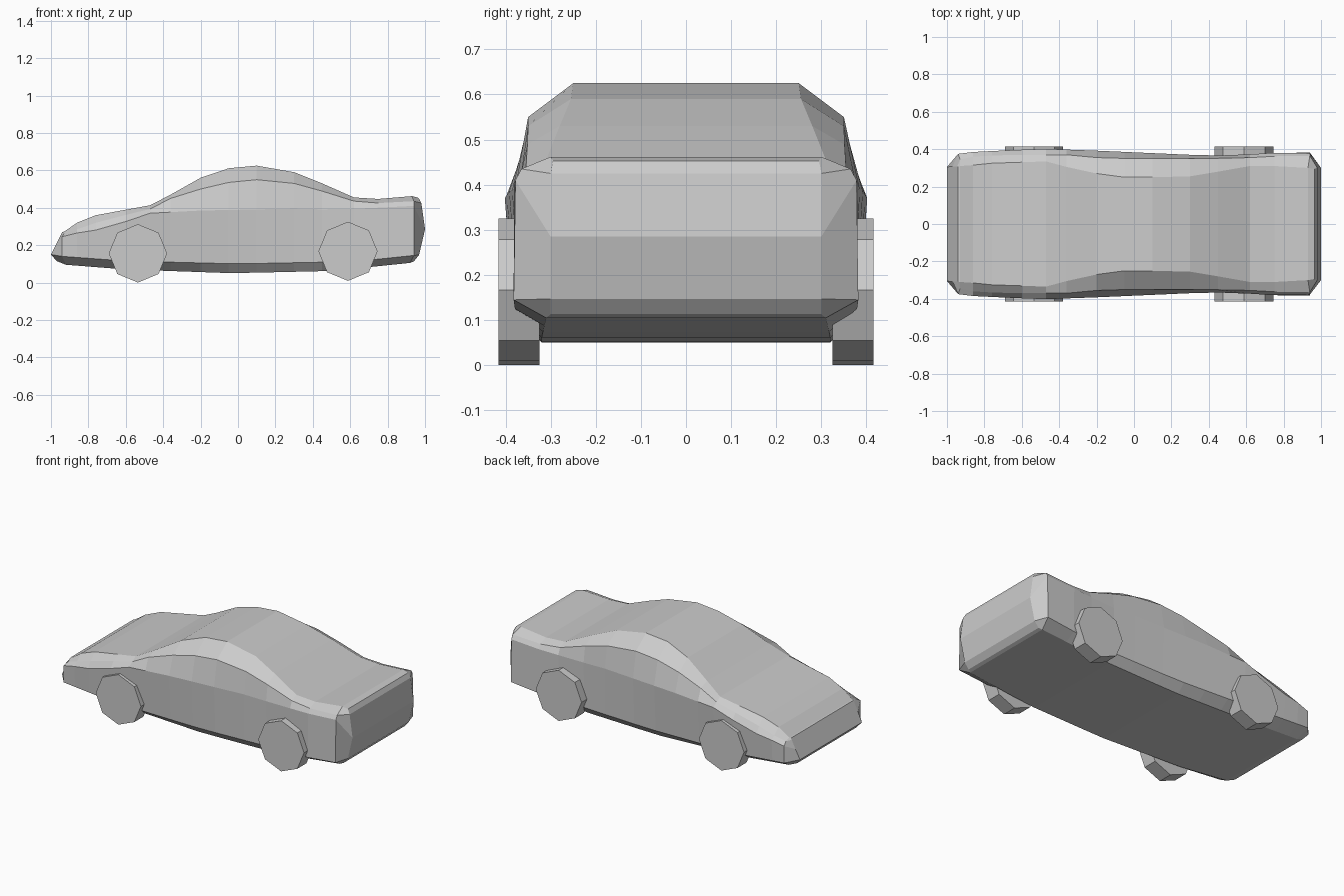
import bpy, bmesh
from math import pi

# Long edge lines of the body half, each as (x, y, z)
sill_bottom = [(-.92, .30, .095), (-.6, .315, .07), (-.03, .32, .05), (.5, .32, .062), (.92, .31, .105)]
sill_top = [(-.94, .375, .14), (-.6, .385, .115), (0, .368, .10), (.5, .36, .11), (.8, .383, .128), (.94, .382, .145)]
shoulder = [(-.94, .375, .245), (-.86, .385, .265), (-.7, .393, .29), (-.48, .402, .37), (-.2, .392, .385),
            (.3, .37, .395), (.5, .365, .39), (.8, .384, .402), (.94, .378, .41)]
roof_side = [(-.93, .345, .262), (-.86, .36, .285), (-.7, .37, .34), (-.48, .37, .388), (-.36, .37, .45),
             (-.2, .355, .50), (-.03, .35, .54), (.1, .35, .55), (.3, .35, .53), (.5, .352, .475),
             (.63, .355, .432), (.75, .362, .425), (.94, .365, .435)]
roof_top = [(-.93, .31, .272), (-.86, .315, .32), (-.76, .325, .36), (-.46, .335, .415), (-.36, .305, .47),
            (-.2, .27, .56), (-.06, .25, .61), (.1, .25, .625), (.3, .255, .59), (.45, .28, .53),
            (.62, .31, .455), (.75, .31, .447), (.93, .30, .462)]
lines = [sill_bottom, sill_top, shoulder, roof_side, roof_top]
stations = [-.86, -.76, -.6, -.47, -.36, -.2, -.05, .1, .3, .45, .62, .75]


def sample(line, x):
    for a, b in zip(line, line[1:]):
        if x <= b[0]:
            t = (x - a[0]) / (b[0] - a[0])
            return tuple(p + (q - p) * t for p, q in zip(a, b))
    return line[-1]


# Nose and tail rows close the loft with bevelled corners
nose = [(-.97, .29, .115), (-1, .305, .15), (-.97, .308, .21), (-.945, .308, .26), (-.94, .308, .27)]
tail = [(.94, .30, .113), (.968, .30, .147), (1.0, .30, .285), (.98, .30, .425), (.965, .295, .453)]
rows = [nose, [l[0] for l in lines]]
rows += [[sample(l, x) for l in lines] for x in stations]
rows += [[l[-1] for l in lines], tail]

# Body: loft of mirrored rings
bm = bmesh.new()
rings = []
for row in rows:
    left = [bm.verts.new(p) for p in row]
    right = [bm.verts.new((x, -y, z)) for x, y, z in reversed(row)]
    rings.append(left + right)
for a, b in zip(rings, rings[1:]):
    for i in range(10):
        j = (i + 1) % 10
        bm.faces.new((a[i], a[j], b[j], b[i]))
for ring in (rings[0], rings[-1]):
    for k in range(4):
        bm.faces.new((ring[k], ring[k + 1], ring[8 - k], ring[9 - k]))
bmesh.ops.recalc_face_normals(bm, faces=bm.faces)
mesh = bpy.data.meshes.new("car_body")
bm.to_mesh(mesh)
bm.free()
bpy.context.collection.objects.link(bpy.data.objects.new("car_body", mesh))

# Wheels: octagonal discs
for end, x, z, r in (("front", -.535, .156, .156), ("rear", .588, .167, .158)):
    for side, s in (("left", 1), ("right", -1)):
        bpy.ops.mesh.primitive_cylinder_add(vertices=8, radius=r, depth=.09,
                                            location=(x, s * .37, z), rotation=(pi / 2, 0, 0))
        bpy.context.object.name = f"{end}_{side}_wheel"
